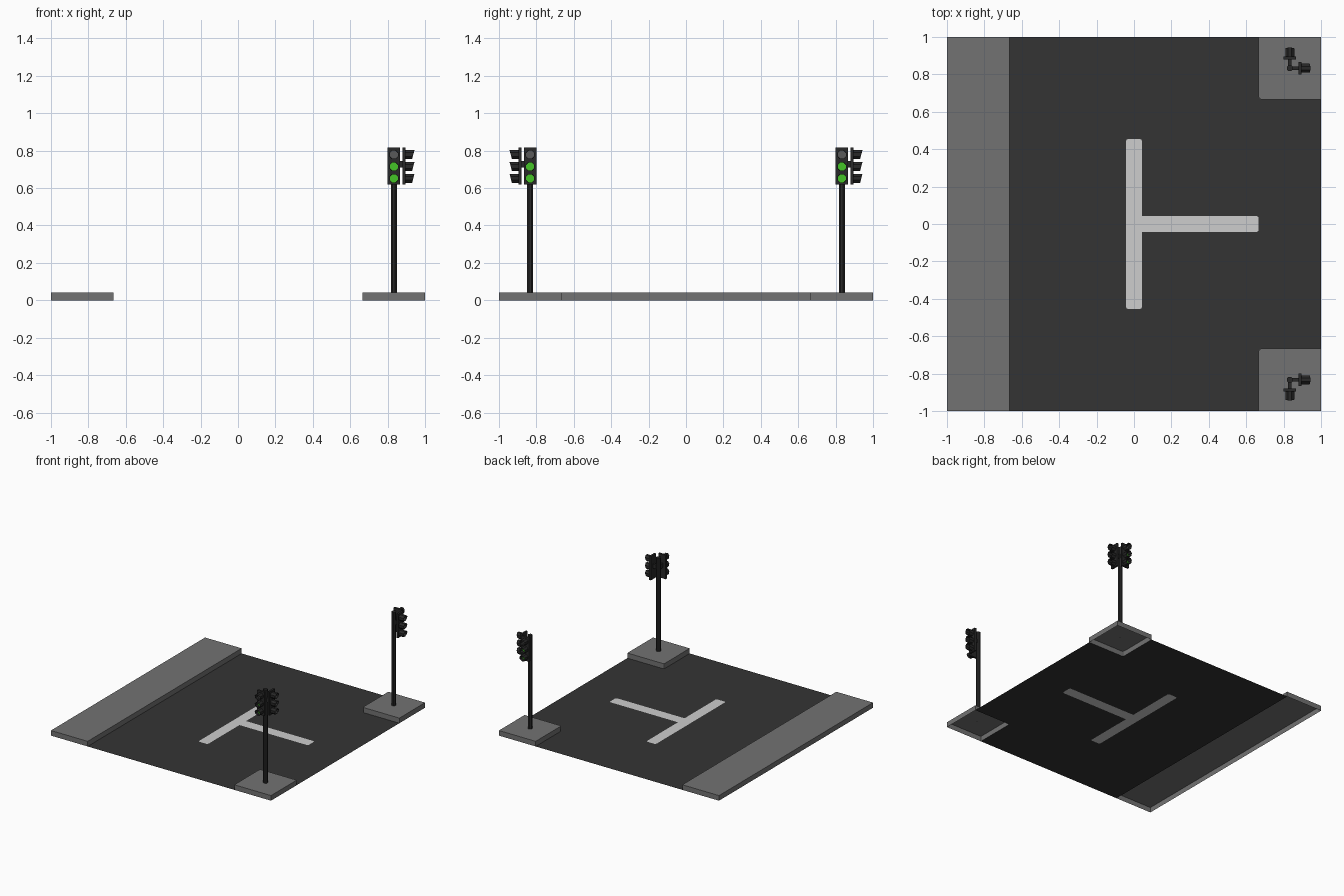
import bpy, bmesh, math
from mathutils import Matrix, Vector

if "Cube" in bpy.data.objects:
    bpy.data.objects.remove(bpy.data.objects["Cube"])

H = 0.042            # pavement height
S = 2 / 3            # inner pavement line
P = 5 / 6            # signal post position


def mat(name, c):
    m = bpy.data.materials.new(name)
    m.diffuse_color = (*c, 1)
    m.use_nodes = True
    m.node_tree.nodes["Principled BSDF"].inputs["Base Color"].default_value = m.diffuse_color
    return m


ASPHALT = mat("asphalt", (0.034, 0.034, 0.034))
PAVING = mat("paving_grey", (0.17, 0.17, 0.17))
PAINT = mat("road_paint", (0.61, 0.61, 0.61))
BLACK = mat("signal_black", (0.021, 0.021, 0.021))
UNLIT = mat("unlit_lamp", (0.10, 0.10, 0.10))
GREEN = mat("green_lamp", (0.06, 0.56, 0.02))


def finish(bm, name, material):
    me = bpy.data.meshes.new(name)
    bm.to_mesh(me)
    bm.free()
    me.materials.append(material)
    ob = bpy.data.objects.new(name, me)
    bpy.context.scene.collection.objects.link(ob)
    return ob


def rounded(pts, which, r=0.012):
    """Cut the listed corners of an outline with a small three-point round."""
    out = []
    for i, p in enumerate(pts):
        p = Vector((*p, 0))
        if i not in which:
            out.append(p)
            continue
        a = p + (Vector((*pts[i - 1], 0)) - p).normalized() * r
        b = p + (Vector((*pts[(i + 1) % len(pts)], 0)) - p).normalized() * r
        out += [a, (a + b) / 2 * 0.6 + p * 0.4, b]
    return out


def loop_edges(bm, pts):
    vs = [bm.verts.new(p) for p in pts]
    return [bm.edges.new((vs[i - 1], vs[i])) for i in range(len(vs))]


# Road surface with the T marking cut flush into it
w, e = 0.043, 0.455
marking = rounded([(-w, -e), (w, -e), (w, -w), (S, -w), (S, w), (w, w), (w, e), (-w, e)],
                  {0, 1, 3, 4, 6, 7})
road = rounded([(-S, -1), (S, -1), (S, -S), (1, -S), (1, S), (S, S), (S, 1), (-S, 1)], {2, 5})
bm = bmesh.new()
edges = loop_edges(bm, road) + loop_edges(bm, marking)
bmesh.ops.triangle_fill(bm, use_beauty=True, edges=edges, normal=(0, 0, 1))
for f in bm.faces:
    f.normal_update()
    if f.normal.z < 0:
        f.normal_flip()
finish(bm, "road_surface", ASPHALT)

bm = bmesh.new()
bm.faces.new([bm.verts.new(p) for p in marking])
finish(bm, "road_marking", PAINT)


# Pavements: top and side walls, open underneath
def pavement(name, pts):
    bm = bmesh.new()
    n = len(pts)
    lo = [bm.verts.new(p) for p in pts]
    hi = [bm.verts.new(p + Vector((0, 0, H))) for p in pts]
    bm.faces.new(hi)
    for i in range(n):
        j = (i + 1) % n
        bm.faces.new((lo[i], lo[j], hi[j], hi[i]))
    finish(bm, name, PAVING)


pavement("long_pavement", rounded([(-1, -1), (-S, -1), (-S, 1), (-1, 1)], set()))
pavement("front_corner_pavement", rounded([(S, -1), (1, -1), (1, -S), (S, -S)], {3}))
pavement("back_corner_pavement", rounded([(S, S), (1, S), (1, 1), (S, 1)], {0}))

TO_X = Matrix.Rotation(math.radians(90), 4, 'Y') @ Matrix.Rotation(math.radians(22.5), 4, 'Z')
LAMPS = (0.779, 0.715, 0.652)


def box(bm, x0, x1, y, z0, z1):
    m = Matrix.Translation(((x0 + x1) / 2, 0, (z0 + z1) / 2)) @ Matrix.Diagonal((x1 - x0, y, z1 - z0, 1))
    bmesh.ops.create_cube(bm, size=1, matrix=m)


# One signal head, modelled facing +x and turned about its post
def signal_head(name, y, angle):
    place = Matrix.Translation((P, y, 0)) @ Matrix.Rotation(math.radians(angle), 4, 'Z')

    bm = bmesh.new()                      # bracket arm and back plate
    box(bm, 0, 0.05, 0.018, 0.71, 0.745)
    box(bm, 0.046, 0.062, 0.067, 0.62, 0.816)
    bm.transform(place)
    finish(bm, name + "_plate", BLACK)

    bm = bmesh.new()                      # visors, shorter at the bottom
    for z in LAMPS:
        new = bmesh.ops.create_cone(bm, cap_ends=False, segments=8, radius1=0.026, radius2=0.026,
                                    depth=0.05, matrix=Matrix.Translation((0.085, 0, z)) @ TO_X)["verts"]
        for v in new:
            if v.co.x > 0.09:
                v.co.x -= 0.25 * (z + 0.026 - v.co.z)
    bm.transform(place)
    visor = finish(bm, name + "_visors", BLACK)
    mod = visor.modifiers.new("wall", 'SOLIDIFY')
    mod.thickness = 0.003
    mod.offset = -1

    for part, zs, m in (("_unlit_lamp", LAMPS[:1], UNLIT), ("_green_lamps", LAMPS[1:], GREEN)):
        bm = bmesh.new()
        for z in zs:
            bmesh.ops.create_cone(bm, cap_ends=True, segments=8, radius1=0.0235, radius2=0.0235,
                                  depth=0.008, matrix=Matrix.Translation((0.065, 0, z)) @ TO_X)
        bm.transform(place)
        finish(bm, name + part, m)


# Signal posts, each with one head to the right and one facing outward
for side, s in (("front", -1), ("back", 1)):
    bm = bmesh.new()
    bmesh.ops.create_cone(bm, cap_ends=True, segments=8, radius1=0.018, radius2=0.018, depth=0.81 - H,
                          matrix=Matrix.Translation((P, s * P, (0.81 + H) / 2)) @ Matrix.Rotation(math.radians(22.5), 4, 'Z'))
    finish(bm, side + "_post", BLACK)
    signal_head(side + "_right_signal", s * P, 0)
    signal_head(side + "_outer_signal", s * P, 90 * s)
